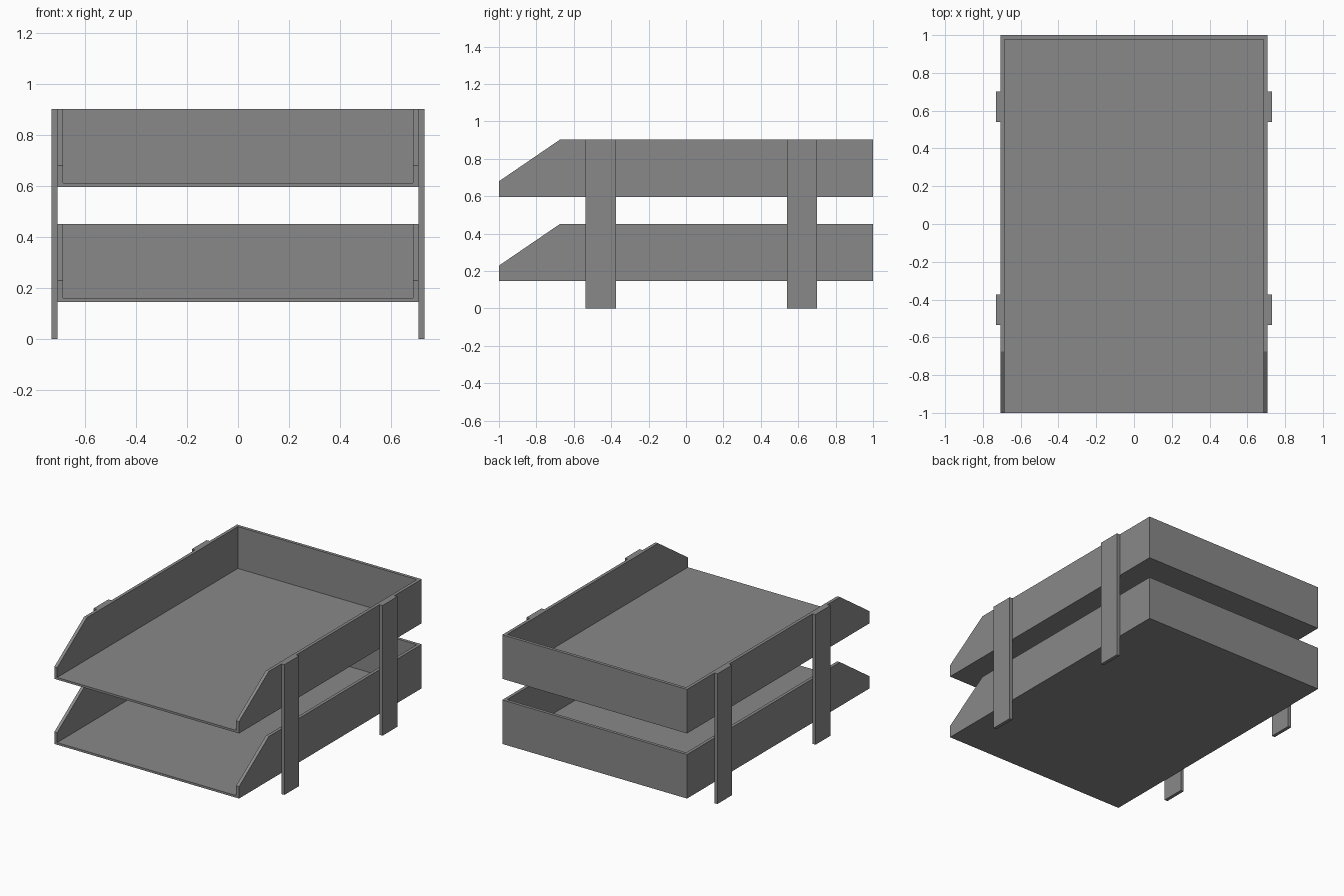
import bpy
import bmesh
from mathutils import Vector

cube = bpy.data.objects.get("Cube")
if cube:
    bpy.data.objects.remove(cube, do_unlink=True)

HALF_W, WALL, FLOOR = 0.708, 0.022, 0.015
TRAY_H, LIP_H, SLOPE_END = 0.305, 0.083, -0.675
TOP = 0.902

grey = bpy.data.materials.new("grey_plastic")
grey.use_nodes = True
colour = (0.25, 0.25, 0.25, 1)
grey.diffuse_color = colour
grey.node_tree.nodes["Principled BSDF"].inputs["Base Color"].default_value = colour


def prism(name, profile, x0, x1):
    """Extrude a (y, z) profile along x."""
    bm = bmesh.new()
    face = bm.faces.new([bm.verts.new((x0, y, z)) for y, z in profile])
    grown = bmesh.ops.extrude_face_region(bm, geom=[face])["geom"]
    verts = [g for g in grown if isinstance(g, bmesh.types.BMVert)]
    bmesh.ops.translate(bm, verts=verts, vec=Vector((x1 - x0, 0, 0)))
    bmesh.ops.recalc_face_normals(bm, faces=bm.faces)
    mesh = bpy.data.meshes.new(name)
    bm.to_mesh(mesh)
    bm.free()
    mesh.materials.append(grey)
    obj = bpy.data.objects.new(name, mesh)
    bpy.context.collection.objects.link(obj)
    return obj


def box_profile(y0, y1, z0, z1):
    return [(y0, z0), (y1, z0), (y1, z1), (y0, z1)]


def tray(name, top):
    """Open-fronted tray: sloped side profile hollowed by a box."""
    base = top - TRAY_H
    body = prism(name, [(-1, base), (1, base), (1, top),
                        (SLOPE_END, top), (-1, base + LIP_H)], -HALF_W, HALF_W)
    inner = HALF_W - WALL
    cutter = prism(name + "_cutter",
                   box_profile(-1.1, 1 - WALL, base + FLOOR, top + 0.1), -inner, inner)
    cutter.hide_render = True
    cutter.hide_set(True)
    cut = body.modifiers.new("hollow", "BOOLEAN")
    cut.operation = "DIFFERENCE"
    cut.solver = "EXACT"
    cut.object = cutter
    # Bake the hollow into the mesh and drop the cutter
    bpy.context.view_layer.update()
    graph = bpy.context.evaluated_depsgraph_get()
    hollow = bpy.data.meshes.new_from_object(body.evaluated_get(graph))
    body.modifiers.clear()
    body.data = hollow
    bpy.data.objects.remove(cutter, do_unlink=True)


# Two stacked trays
tray("lower_tray", 0.451)
tray("upper_tray", TOP)

# Four flat legs on the outer side walls
for side, sign in (("left", 1), ("right", -1)):
    for end, y in (("front", -0.455), ("back", 0.62)):
        prism(f"{end}_{side}_leg", box_profile(y - 0.081, y + 0.081, 0, TOP),
              sign * HALF_W, sign * 0.731)
